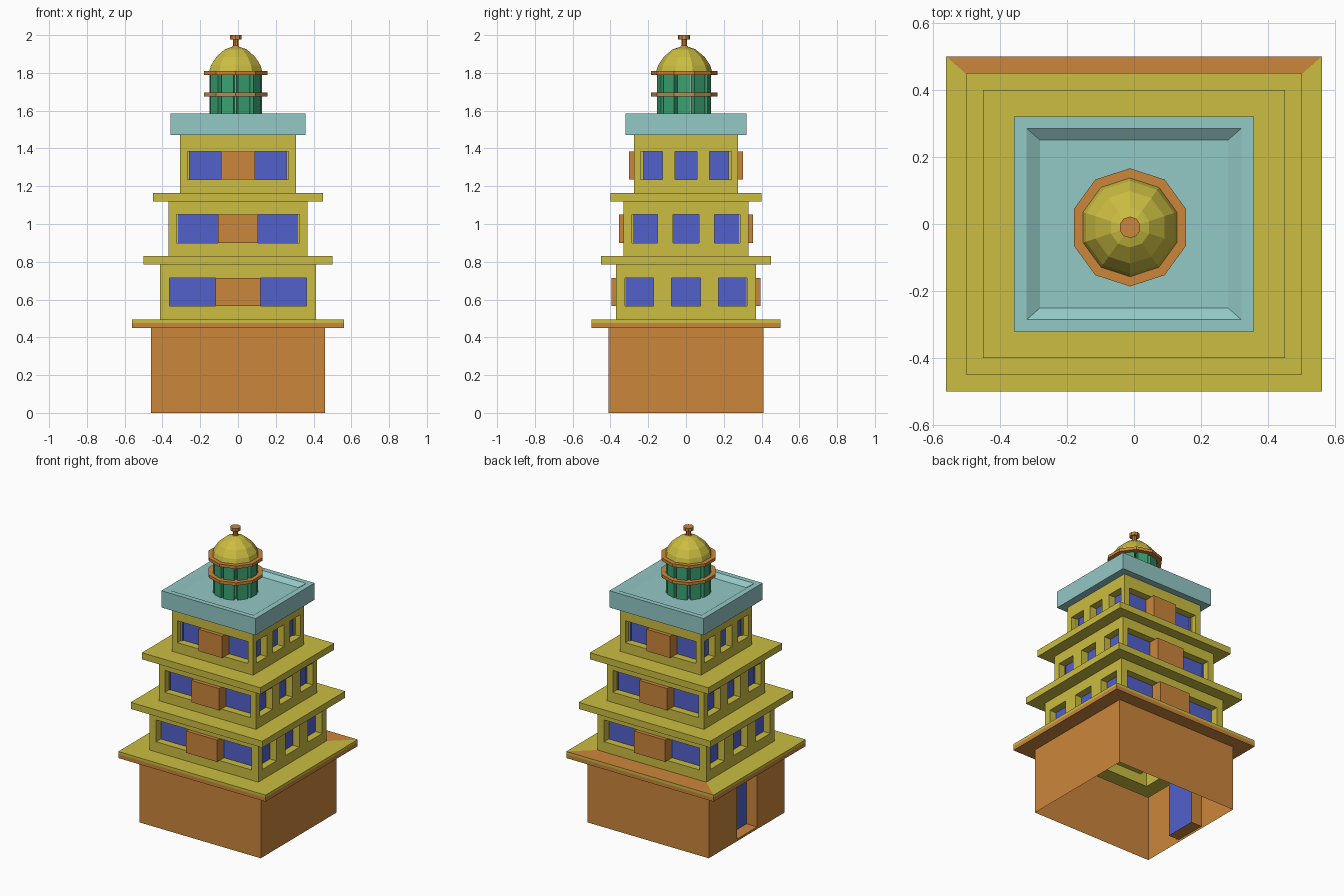
import bpy, bmesh, math
from mathutils import Vector, Matrix

if "Cube" in bpy.data.objects:
    bpy.data.objects.remove(bpy.data.objects["Cube"])


def material(name, rgb):
    m = bpy.data.materials.new(name)
    m.diffuse_color = (*rgb, 1)
    m.use_nodes = True
    m.node_tree.nodes["Principled BSDF"].inputs["Base Color"].default_value = m.diffuse_color
    return m


YELLOW = material("yellow", (0.60, 0.51, 0.053))
ORANGE = material("orange", (0.60, 0.24, 0.043))
BLUE = material("blue", (0.083, 0.12, 0.60))
TEAL = material("teal", (0.29, 0.58, 0.56))
GREEN = material("green", (0.042, 0.36, 0.17))


def finish(name, bm, *mats):
    bmesh.ops.remove_doubles(bm, verts=bm.verts, dist=1e-5)
    me = bpy.data.meshes.new(name)
    bm.to_mesh(me)
    bm.free()
    for m in mats:
        me.materials.append(m)
    ob = bpy.data.objects.new(name, me)
    bpy.context.collection.objects.link(ob)
    return ob


def loft(bm, loops, cap=False, closed=False):
    """Bridge successive loops of points, bottom to top."""
    vs = [[bm.verts.new(p) for p in loop] for loop in loops]
    pairs = list(zip(vs, vs[1:]))
    if closed:
        pairs.append((vs[-1], vs[0]))
    for a, b in pairs:
        n = len(a)
        for i in range(n):
            j = (i + 1) % n
            bm.faces.new((a[i], a[j], b[j], b[i]))
    if cap:
        bm.faces.new(vs[-1])


def rect(hx, hy, z):
    return [(-hx, -hy, z), (hx, -hy, z), (hx, hy, z), (-hx, hy, z)]


def slab(name, rings, *mats, cap=False):
    bm = bmesh.new()
    loft(bm, [rect(*r) for r in rings], cap)
    return finish(name, bm, *mats)


def wall(bm, normal, dist, half, z0, z1, holes=(), hz=(0, 0), depth=0.05):
    """Flat wall with recessed openings; back of each opening gets material 1."""
    n = Vector(normal)
    u = Vector((0, 0, 1)).cross(n)

    def pt(a, z, d=0):
        return bm.verts.new(u * a + n * (dist - d) + Vector((0, 0, z)))

    def quad(*pts, mat=0):
        bm.faces.new([pt(*p) for p in pts]).material_index = mat

    us = sorted({-half, half, *[e for h in holes for e in h]})
    zs = [z0, hz[0], hz[1], z1] if holes else [z0, z1]
    for a, b in zip(us, us[1:]):
        for lo, hi in zip(zs, zs[1:]):
            c = [(a, lo), (b, lo), (b, hi), (a, hi)]
            if (a, b) in holes and lo == hz[0]:
                for i in range(4):
                    p, q = c[i], c[(i + 1) % 4]
                    quad(p, q, (*q, depth), (*p, depth))
                quad(*[(*p, depth) for p in c], mat=1)
            else:
                quad(*c)


def box(name, center, size, mat, rot=0):
    bm = bmesh.new()
    bmesh.ops.create_cube(bm, size=1, matrix=Matrix.Diagonal((*size, 1)))
    ob = finish(name, bm, mat)
    ob.location = center
    ob.rotation_euler.z = rot
    return ob


# Ground storey: open underneath, doorway on the left side
bm = bmesh.new()
wall(bm, (0, -1, 0), 0.41, 0.46, 0, 0.45)
wall(bm, (0, 1, 0), 0.41, 0.46, 0, 0.45)
wall(bm, (1, 0, 0), 0.46, 0.41, 0, 0.45)
wall(bm, (-1, 0, 0), 0.46, 0.41, 0, 0.45, [(-0.105, 0.115)], (0.015, 0.40), 0.08)
finish("ground_storey", bm, ORANGE, BLUE)

# Upper storeys: hx, hy, z0, z1, sill, front opening, block half width, side window centre, half width
storeys = [
    (0.413, 0.37, 0.495, 0.785, 0.565, 0.363, 0.118, 0.247, 0.076),
    (0.368, 0.33, 0.83, 1.12, 0.90, 0.325, 0.105, 0.219, 0.068),
    (0.308, 0.275, 1.165, 1.47, 1.235, 0.268, 0.09, 0.182, 0.058),
]
for k, (hx, hy, z0, z1, sill, opening, block, c, w) in enumerate(storeys, 1):
    bm = bmesh.new()
    hz = (sill, sill + 0.15)
    for s in (-1, 1):
        wall(bm, (0, s, 0), hy, hx, z0, z1, [(-opening, opening)], hz)
        wall(bm, (s, 0, 0), hx, hy, z0, z1, [(o - w, o + w) for o in (-c, 0, c)], hz)
        # Solid block between the two front or back windows
        box(f"window_block_{k}", (0, s * (hy - 0.012), sill + 0.075), (2 * block, 0.075, 0.15), ORANGE)
    finish(f"storey_{k}", bm, YELLOW, BLUE)

# Eaves between the storeys
eave = slab("lower_eave", [(0.46, 0.41, 0.45), (0.56, 0.5, 0.45), (0.56, 0.5, 0.477),
                           (0.56, 0.5, 0.495), (0.413, 0.37, 0.495)], ORANGE, YELLOW)
for f in eave.data.polygons:
    top_back = f.normal.z > 0.9 and f.center.y > 0.4
    f.material_index = int(f.center.z > 0.48 and not top_back)
slab("middle_eave", [(0.413, 0.37, 0.785), (0.50, 0.45, 0.785), (0.50, 0.45, 0.83), (0.368, 0.33, 0.83)], YELLOW)
slab("upper_eave", [(0.368, 0.33, 1.12), (0.45, 0.40, 1.12), (0.45, 0.40, 1.165), (0.308, 0.275, 1.165)], YELLOW)

# Roof with a shallow tray on top
slab("roof", [(0.308, 0.275, 1.47), (0.358, 0.32, 1.47), (0.358, 0.32, 1.585),
              (0.32, 0.285, 1.585), (0.28, 0.25, 1.56)], TEAL, cap=True)

# Ten-sided lantern, slightly off centre
CX, CY, SIDES = -0.012, -0.01, 10


def ring(r, z):
    step = 2 * math.pi / SIDES
    return [(CX + r * math.cos(math.pi / 2 + i * step), CY + r * math.sin(math.pi / 2 + i * step), z)
            for i in range(SIDES)]


def turned(name, profile, mat, cap=False, closed=False):
    bm = bmesh.new()
    loft(bm, [ring(*p) for p in profile], cap, closed)
    return finish(name, bm, mat)


for i in range(SIDES):
    a = 2 * math.pi * i / SIDES
    box("lantern_post", (CX + 0.124 * math.cos(a), CY + 0.124 * math.sin(a), 1.675),
        (0.032, 0.068, 0.235), GREEN, a)
turned("lantern_rail", [(0.13, 1.675), (0.176, 1.675), (0.176, 1.695), (0.13, 1.695)], ORANGE, closed=True)
turned("dome_rim", [(0.001, 1.79), (0.176, 1.79), (0.176, 1.81), (0.14, 1.81)], ORANGE, cap=True)
turned("dome", [(0.147, 1.81), (0.138, 1.84), (0.108, 1.885), (0.06, 1.925), (0.015, 1.94)], YELLOW, cap=True)
turned("finial", [(0.027, 1.93), (0.015, 1.945), (0.015, 1.978), (0.032, 1.978), (0.032, 2.0)], ORANGE, cap=True)
